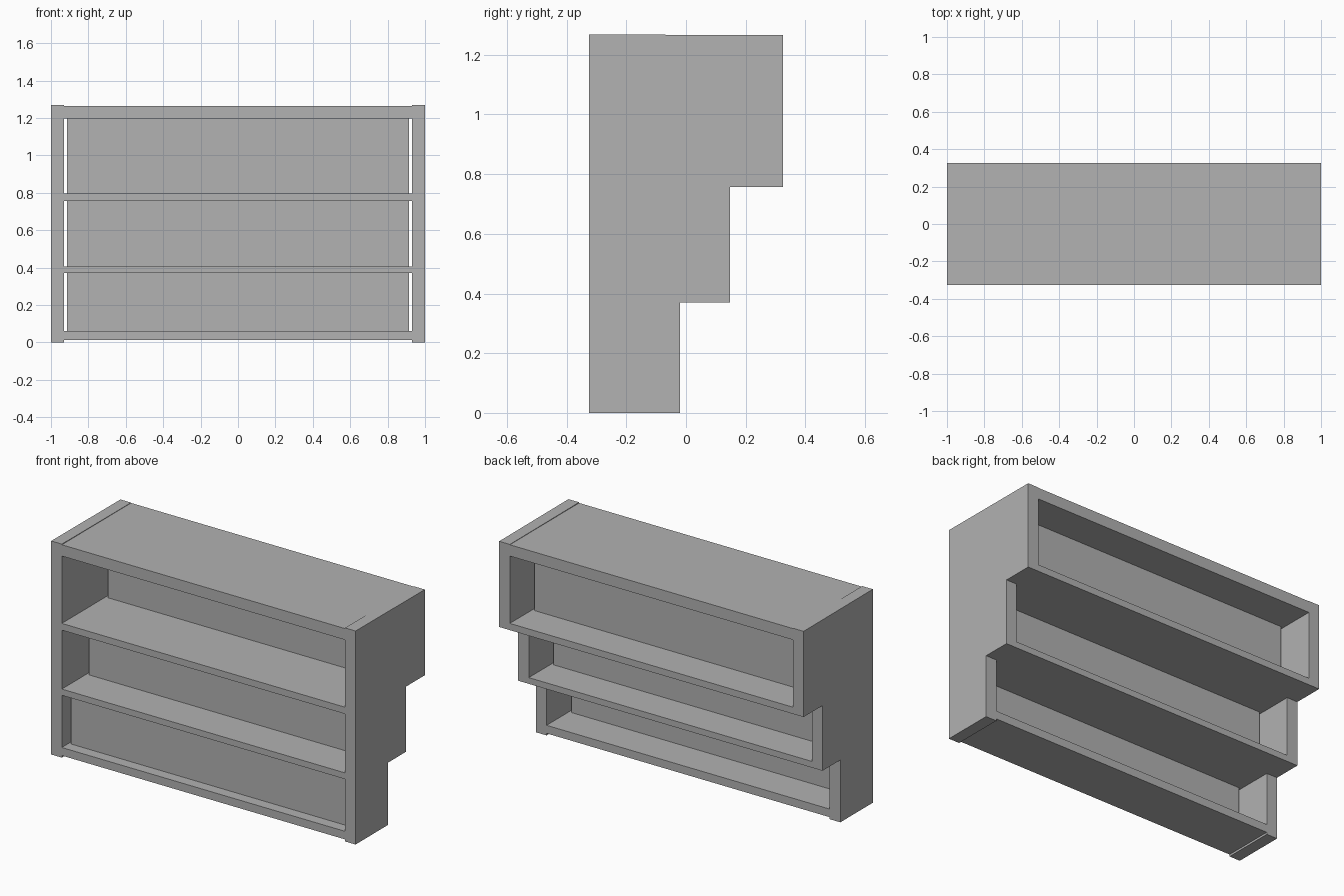
import bpy
import bmesh

cube = bpy.data.objects.get("Cube")
if cube:
    bpy.data.objects.remove(cube, do_unlink=True)

grey = bpy.data.materials.new("plain grey")
grey.use_nodes = True
COLOUR = (0.445, 0.445, 0.445, 1)
grey.diffuse_color = COLOUR
grey.node_tree.nodes["Principled BSDF"].inputs["Base Color"].default_value = COLOUR

FRONT = -0.325
INNER = 0.93       # inner face of the side walls
BACKS = (-0.02, 0.147, 0.325)   # rear edge of each tier, bottom to top
STEPS = (0.37, 0.757)           # heights where the rear steps out


def extrude_x(name, profile, x0, x1):
    """Make a solid by sweeping a (y, z) outline from x0 to x1."""
    bm = bmesh.new()
    face = bm.faces.new([bm.verts.new((x0, y, z)) for y, z in profile])
    swept = bmesh.ops.extrude_face_region(bm, geom=[face])["geom"]
    verts = [v for v in swept if isinstance(v, bmesh.types.BMVert)]
    bmesh.ops.translate(bm, verts=verts, vec=(x1 - x0, 0, 0))
    bmesh.ops.recalc_face_normals(bm, faces=bm.faces)
    mesh = bpy.data.meshes.new(name)
    bm.to_mesh(mesh)
    bm.free()
    mesh.materials.append(grey)
    obj = bpy.data.objects.new(name, mesh)
    bpy.context.collection.objects.link(obj)
    return obj


def board(name, half_width, y0, y1, z0, z1):
    return extrude_x(name, [(y0, z0), (y1, z0), (y1, z1), (y0, z1)],
                     -half_width, half_width)


# Stepped side walls
outline = [(FRONT, 0), (BACKS[0], 0), (BACKS[0], STEPS[0]),
           (BACKS[1], STEPS[0]), (BACKS[1], STEPS[1]),
           (BACKS[2], STEPS[1]), (BACKS[2], 1.266), (FRONT, 1.268)]
extrude_x("right_wall", outline, -1, -INNER)
extrude_x("left_wall", outline, INNER, 1)

# Shelves, each as deep as the tier above it
board("bottom_shelf", INNER, FRONT, BACKS[0], 0.012, 0.06)
board("lower_shelf", INNER, FRONT, BACKS[1], STEPS[0], 0.407)
board("upper_shelf", INNER, FRONT, BACKS[2], STEPS[1], 0.797)
board("top_board", INNER, FRONT, BACKS[2], 1.197, 1.264)

# Recessed panels with a narrow gap at each end
spans = ((0.06, STEPS[0]), (0.407, STEPS[1]), (0.797, 1.197))
for tier, back, (z0, z1) in zip(("bottom", "middle", "top"), BACKS, spans):
    board(tier + "_panel", 0.915, back - 0.24, back - 0.21, z0, z1)
